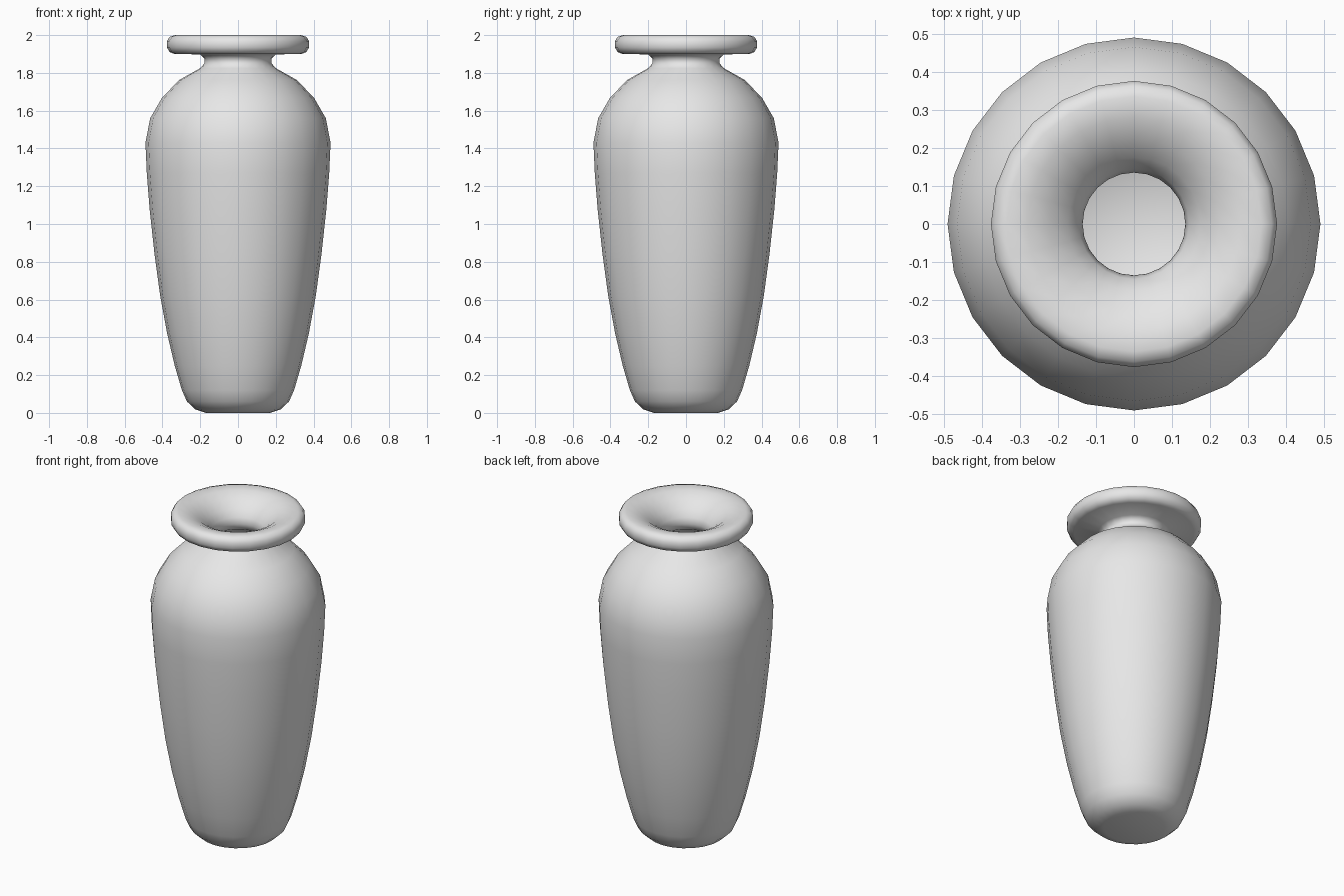
import bpy
import bmesh
import math

SIDES = 24

cube = bpy.data.objects.get("Cube")
if cube:
    bpy.data.objects.remove(cube, do_unlink=True)

# Plain grey clay
clay = bpy.data.materials.new("grey_clay")
clay.use_nodes = True
clay.diffuse_color = (0.8, 0.8, 0.8, 1)
clay.node_tree.nodes["Principled BSDF"].inputs["Base Color"].default_value = (0.8, 0.8, 0.8, 1)

# Half sections as (radius, height)
foot = [(0, 0), (0.17, 0), (0.225, 0.018), (0.27, 0.06), (0.297, 0.12)]
belly = [(0.335, 0.25), (0.375, 0.42), (0.412, 0.62), (0.442, 0.84),
         (0.468, 1.08), (0.483, 1.27), (0.49, 1.43)]
shoulder = [(0.465, 1.56), (0.403, 1.667), (0.312, 1.762), (0.2, 1.825)]
neck = [(0.178, 1.85), (0.178, 1.875), (0.2, 1.898)]
lip = [(0.335, 1.9), (0.362, 1.91), (0.376, 1.935), (0.376, 1.968),
       (0.362, 1.991), (0.335, 2.0)]
throat = [(0.28, 1.992), (0.225, 1.967), (0.175, 1.925), (0.145, 1.885),
          (0.135, 1.85), (0.15, 1.81)]
# The hollow follows the outer wall at an even thickness
wall = 0.04
hollow = [(r - wall, z - wall * 0.5) for r, z in reversed(belly + shoulder[:-1])]
floor = [(0.25, 0.1), (0.2, 0.05), (0, 0.04)]


def lathe(name, profile, material):
    """Spin a half section around the z axis into a closed solid."""
    bm = bmesh.new()
    rings = []
    for r, z in profile:
        count = SIDES if r > 0 else 1
        rings.append([bm.verts.new((r * math.cos(math.tau * i / SIDES),
                                    r * math.sin(math.tau * i / SIDES), z))
                      for i in range(count)])
    for a, b in zip(rings, rings[1:]):
        for i in range(SIDES):
            j = (i + 1) % SIDES
            corners = [a[i % len(a)], a[j % len(a)], b[j % len(b)], b[i % len(b)]]
            bm.faces.new(list(dict.fromkeys(corners)))
    bmesh.ops.recalc_face_normals(bm, faces=bm.faces)
    mesh = bpy.data.meshes.new(name)
    bm.to_mesh(mesh)
    bm.free()
    mesh.materials.append(material)
    obj = bpy.data.objects.new(name, mesh)
    bpy.context.collection.objects.link(obj)
    return obj


vase = lathe("vase", foot + belly + shoulder + neck + lip + throat + hollow + floor, clay)

# Smooth shading, keeping any hard edges
bpy.ops.object.select_all(action="DESELECT")
vase.select_set(True)
bpy.context.view_layer.objects.active = vase
bpy.ops.object.shade_smooth_by_angle(angle=math.radians(50))
